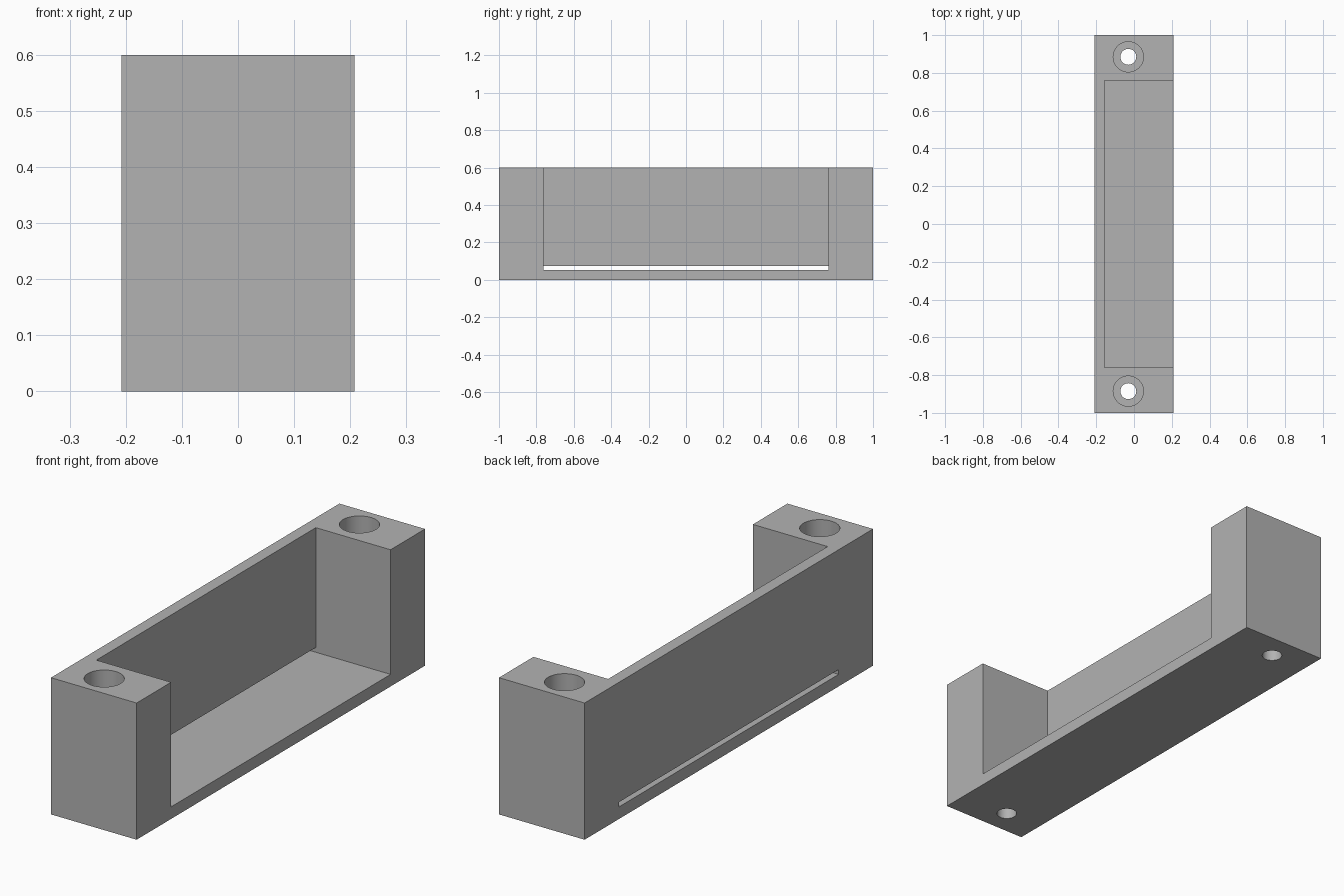
import bpy

cube = bpy.data.objects.get("Cube")
if cube:
    bpy.data.objects.remove(cube, do_unlink=True)

HALF_X, HALF_Y, HEIGHT = 0.208, 1.0, 0.6
WALL, FLOOR, RECESS_Y = 0.053, 0.053, 0.761
HOLE_X, HOLE_Y, SEAT = -0.03, 0.885, 0.08

grey = bpy.data.materials.new("plain grey")
grey.use_nodes = True
colour = (0.45, 0.45, 0.45, 1)
grey.diffuse_color = colour
grey.node_tree.nodes["Principled BSDF"].inputs["Base Color"].default_value = colour


def box(name, low, high):
    """Box between two opposite corners."""
    bpy.ops.mesh.primitive_cube_add(size=1, location=[(a + b) / 2 for a, b in zip(low, high)])
    ob = bpy.context.object
    ob.name = name
    ob.scale = [b - a for a, b in zip(low, high)]
    bpy.ops.object.transform_apply(location=True, rotation=False, scale=True)
    ob.data.materials.append(grey)
    return ob


def cylinder(name, radius, y, low, high):
    """Upright cylinder on the screw line."""
    bpy.ops.mesh.primitive_cylinder_add(vertices=64, radius=radius, depth=high - low,
                                        location=(HOLE_X, y, (low + high) / 2))
    ob = bpy.context.object
    ob.name = name
    ob.data.materials.append(grey)
    return ob


def cut(target, cutter):
    """Subtract the cutter and discard it."""
    cutter.hide_render = True
    bpy.context.view_layer.objects.active = target
    mod = target.modifiers.new("cut", 'BOOLEAN')
    mod.operation = 'DIFFERENCE'
    mod.solver = 'EXACT'
    mod.object = cutter
    bpy.ops.object.modifier_apply(modifier=mod.name)
    bpy.data.objects.remove(cutter, do_unlink=True)


# Solid block, opened at the top and on the +x side
body = box("bracket_body", (-HALF_X, -HALF_Y, 0), (HALF_X, HALF_Y, HEIGHT))
cut(body, box("recess_cutter", (-HALF_X + WALL, -RECESS_Y, FLOOR), (1, RECESS_Y, 1)))

# Thin slot through the long wall, level with the floor
cut(body, box("slot_cutter", (-1, -RECESS_Y, FLOOR), (-HALF_X + WALL + 0.02, RECESS_Y, FLOOR + 0.021)))

# Counterbored screw holes in both end blocks
for side in (-1, 1):
    cut(body, cylinder("head_cutter", 0.08, side * HOLE_Y, SEAT, 1))
    cut(body, cylinder("shank_cutter", 0.042, side * HOLE_Y, -0.2, 0.3))

bpy.ops.object.select_all(action='DESELECT')
body.select_set(True)
bpy.context.view_layer.objects.active = body
bpy.ops.object.shade_smooth_by_angle()
